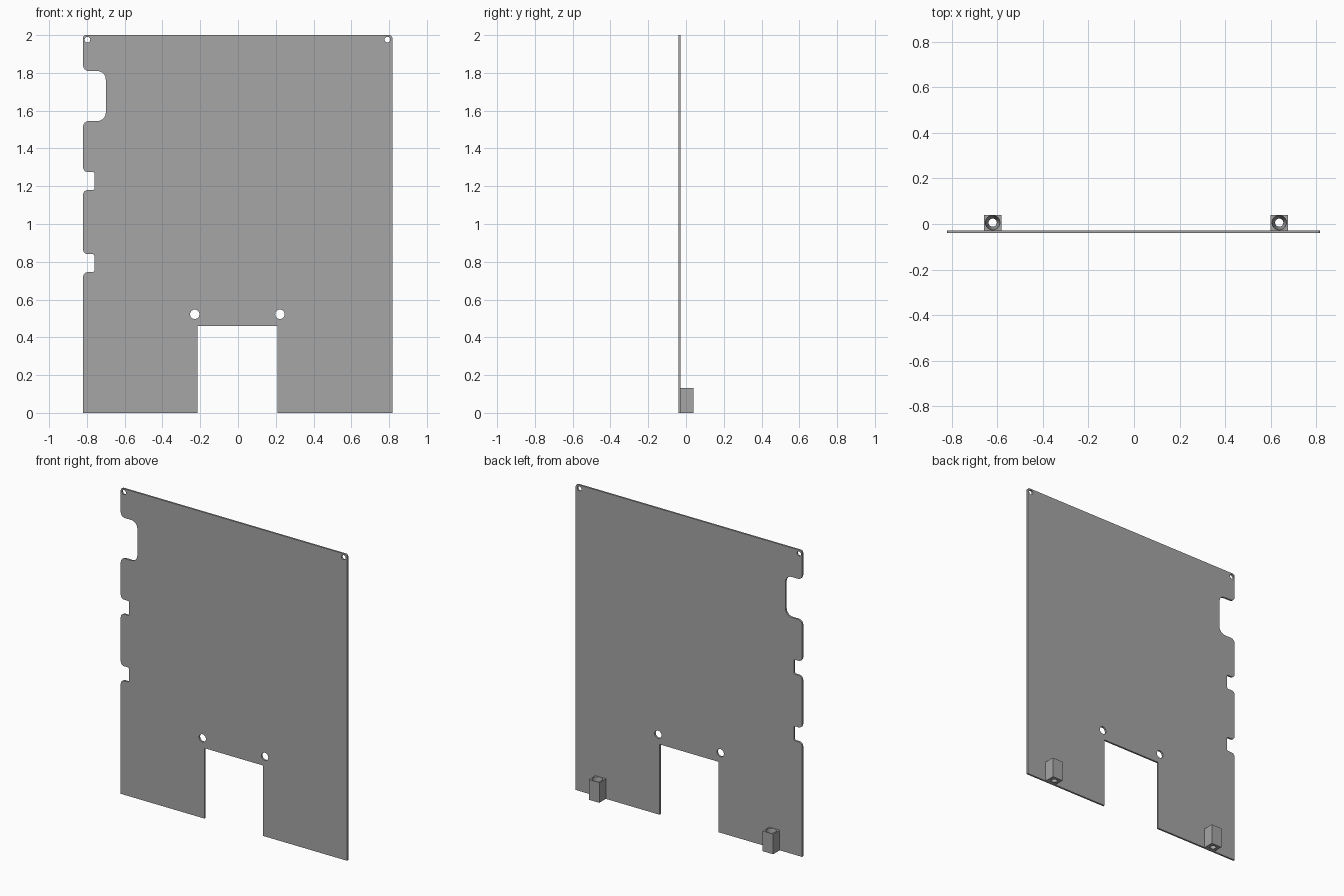
import bpy, bmesh, math
from mathutils import Vector

cube = bpy.data.objects.get("Cube")
if cube:
    bpy.data.objects.remove(cube, do_unlink=True)

grey = bpy.data.materials.new("plain grey")
grey.use_nodes = True
colour = (0.38, 0.38, 0.38, 1)
grey.diffuse_color = colour
grey.node_tree.nodes["Principled BSDF"].inputs["Base Color"].default_value = colour

FRONT, PLATE_BACK, BACK = -0.04, -0.028, 0.04
LEFT, RIGHT, TOP = -0.82, 0.817, 2.0


def circle(x, y, r, n=24):
    return [(x + r * math.cos(2 * math.pi * i / n),
             y + r * math.sin(2 * math.pi * i / n)) for i in range(n)]


def rounded(corners, steps=6):
    """Turn (x, z, radius) corners into a filleted outline of right angles."""
    out = []
    for i, (x, z, r) in enumerate(corners):
        p = Vector((x, z))
        if r == 0:
            out.append(p)
            continue
        a = (Vector(corners[i - 1][:2]) - p).normalized() * r
        b = (Vector(corners[(i + 1) % len(corners)][:2]) - p).normalized() * r
        for k in range(steps + 1):
            t = math.pi / 2 * k / steps
            out.append(p + a * (1 - math.sin(t)) + b * (1 - math.cos(t)))
    return out


def finish(bm, name):
    bmesh.ops.recalc_face_normals(bm, faces=bm.faces)
    mesh = bpy.data.meshes.new(name)
    bm.to_mesh(mesh)
    bm.free()
    mesh.materials.append(grey)
    ob = bpy.data.objects.new(name, mesh)
    bpy.context.collection.objects.link(ob)
    bpy.ops.object.select_all(action='DESELECT')
    ob.select_set(True)
    bpy.context.view_layer.objects.active = ob
    bpy.ops.object.shade_smooth_by_angle(angle=math.radians(30))
    return ob


def add_loop(bm, points):
    verts = [bm.verts.new(p) for p in points]
    edges = [bm.edges.new((verts[i - 1], verts[i])) for i in range(len(verts))]
    return verts, edges


# Flat plate: outline with side notches, doorway and four round holes
outline = [(-0.215, 0, 0), (-0.215, 0.46, 0), (0.21, 0.46, 0), (0.21, 0, 0),
           (RIGHT, 0, 0), (RIGHT, TOP, 0.015), (LEFT, TOP, 0.015)]
for high, low, depth, outer, inner in ((1.81, 1.545, 0.12, 0.03, 0.045),
                                       (1.275, 1.18, 0.06, 0.025, 0.01),
                                       (0.84, 0.745, 0.06, 0.025, 0.01)):
    outline += [(LEFT, high, outer), (LEFT + depth, high, inner),
                (LEFT + depth, low, inner), (LEFT, low, outer)]
outline.append((LEFT, 0, 0))

loops = [rounded(outline),
         circle(-0.229, 0.522, 0.025), circle(0.222, 0.522, 0.025),
         circle(-0.797, 1.976, 0.015), circle(0.791, 1.976, 0.015)]
bm = bmesh.new()
edges = []
for loop in loops:
    edges += add_loop(bm, [(x, FRONT, z) for x, z in loop])[1]
bmesh.ops.triangle_fill(bm, edges=edges, use_beauty=True, normal=(0, -1, 0))
ext = bmesh.ops.extrude_face_region(bm, geom=bm.faces[:], use_keep_orig=True)
bmesh.ops.translate(bm, vec=(0, PLATE_BACK - FRONT, 0),
                    verts=[g for g in ext["geom"] if isinstance(g, bmesh.types.BMVert)])
finish(bm, "panel")


# Socket blocks: square posts with a tapered bore right through
def socket(name, cx):
    half, height = 0.038, 0.132
    cy = (PLATE_BACK + BACK) / 2
    bm = bmesh.new()
    rings = []
    for z, r in ((0, 0.018), (height, 0.032)):
        square = [(cx - half, PLATE_BACK, z), (cx + half, PLATE_BACK, z),
                  (cx + half, BACK, z), (cx - half, BACK, z)]
        outer, e1 = add_loop(bm, square)
        bore, e2 = add_loop(bm, [(x, y, z) for x, y in circle(cx, cy, r)])
        bmesh.ops.triangle_fill(bm, edges=e1 + e2, use_beauty=True, normal=(0, 0, 1))
        rings.append((outer, bore))
    for low, high in zip(*rings):
        for i in range(len(low)):
            bm.faces.new((low[i - 1], low[i], high[i], high[i - 1]))
    finish(bm, name)


socket("right_socket", -0.62)
socket("left_socket", 0.637)
